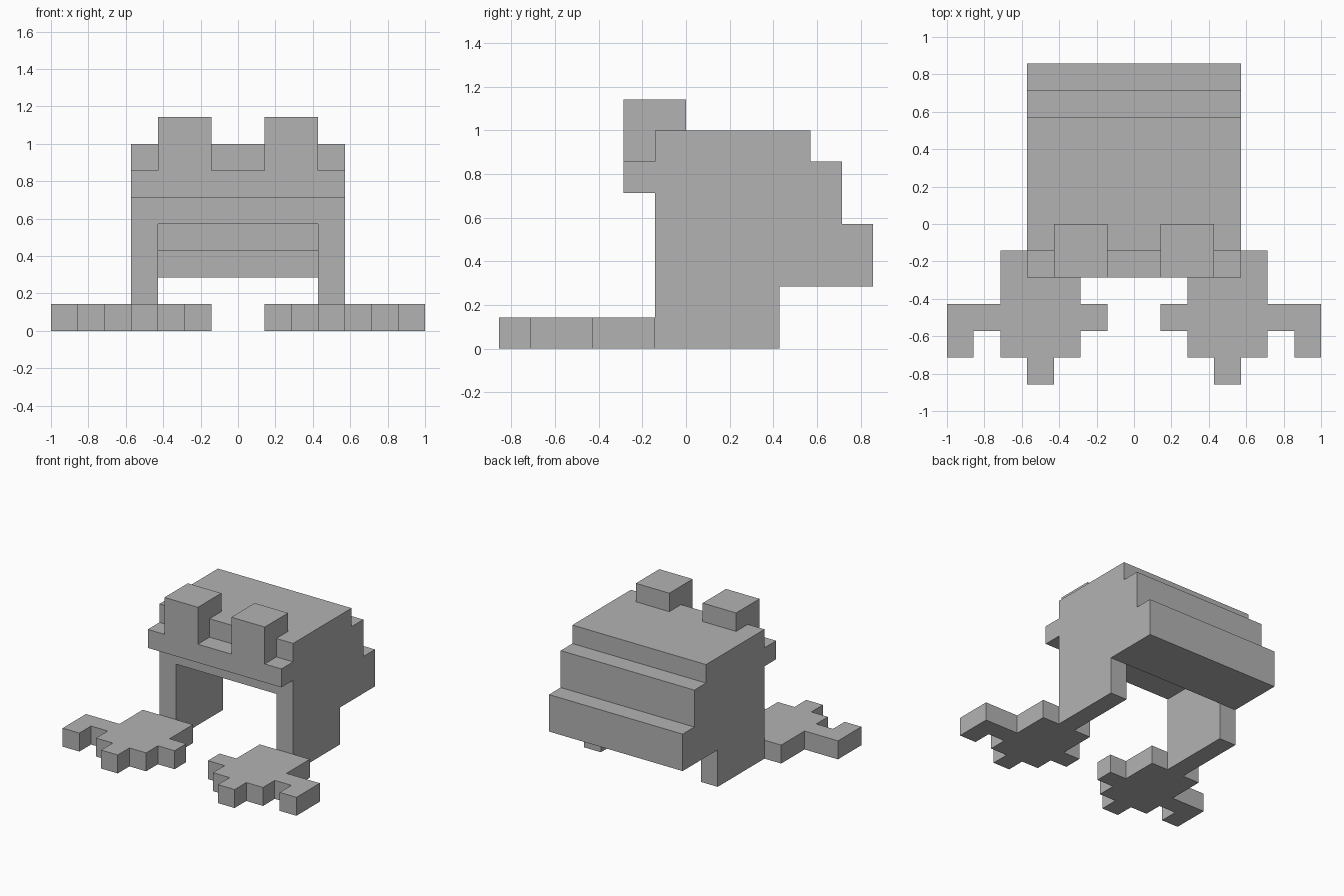
import bpy
import bmesh
from itertools import product
from mathutils import Vector

cube = bpy.data.objects.get("Cube")
if cube:
    bpy.data.objects.remove(cube)

UNIT = 1 / 7  # edge length of one block

grey = bpy.data.materials.new("plain grey")
grey.use_nodes = True
colour = (0.45, 0.45, 0.45, 1)
grey.diffuse_color = colour
grey.node_tree.nodes["Principled BSDF"].inputs["Base Color"].default_value = colour


def block(x0, x1, y0, y1, z0, z1):
    """Grid cells filled by a box."""
    return set(product(range(x0, x1), range(y0, y1), range(z0, z1)))


def mirrored(cells):
    return {(-x - 1, y, z) for x, y, z in cells}


def build(name, cells, solid):
    """Skin the cells with one clean shell, leaving out faces buried in the solid."""
    bm = bmesh.new()
    for cell in cells:
        for axis, side in product(range(3), (0, 1)):
            step = [0, 0, 0]
            step[axis] = 1 if side else -1
            if tuple(c + s for c, s in zip(cell, step)) in solid:
                continue
            u, v = (axis + 1) % 3, (axis + 2) % 3
            ring = [(0, 0), (1, 0), (1, 1), (0, 1)]
            corners = []
            for a, b in ring if side else reversed(ring):
                p = Vector(cell)
                p[axis] += side
                p[u] += a
                p[v] += b
                corners.append(bm.verts.new(p * UNIT))
            bm.faces.new(corners)
    bmesh.ops.remove_doubles(bm, verts=bm.verts, dist=UNIT / 100)
    bmesh.ops.dissolve_limit(bm, angle_limit=0.01, verts=bm.verts, edges=bm.edges)
    mesh = bpy.data.meshes.new(name)
    bm.to_mesh(mesh)
    bm.free()
    mesh.materials.append(grey)
    obj = bpy.data.objects.new(name, mesh)
    bpy.context.collection.objects.link(obj)


# Body: stepped back, hollow stepped belly
body = block(-4, 4, -1, 4, 4, 7) | block(-4, 4, 4, 5, 4, 6)
body |= block(-4, 4, 3, 6, 2, 4) | block(-4, 4, 2, 3, 3, 4)
# Upper lip
body |= block(-4, 4, -2, -1, 5, 6)
# Legs: flat side walls
leg = block(3, 4, -1, 3, 0, 4)
body |= leg | mirrored(leg)

# Eyes
eye = block(1, 3, -2, 0, 6, 8) - body

# Feet: palm, side toes, hooked outer toe, middle toe
foot = block(2, 5, -5, -1, 0, 1) | block(1, 7, -4, -3, 0, 1)
foot |= block(6, 7, -5, -4, 0, 1) | block(3, 4, -6, -5, 0, 1)

parts = {
    "body": body,
    "left_eye": eye,
    "right_eye": mirrored(eye),
    "left_foot": foot,
    "right_foot": mirrored(foot),
}
solid = set().union(*parts.values())
for name, cells in parts.items():
    build(name, cells, solid)
